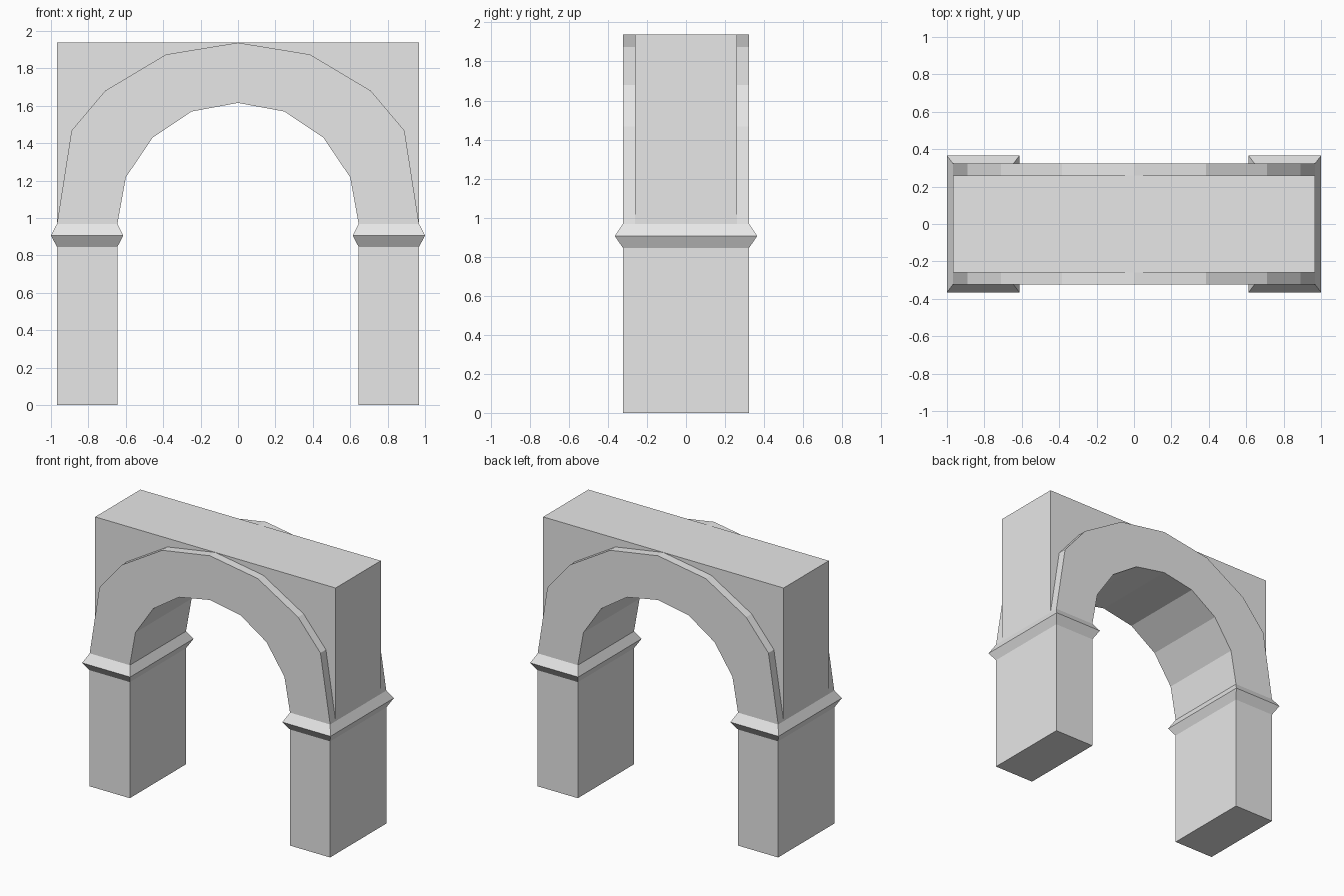
import bpy
import bmesh

cube = bpy.data.objects.get("Cube")
if cube:
    bpy.data.objects.remove(cube, do_unlink=True)

INNER, OUTER = 0.645, 0.968      # pier faces; the arch springs at z = OUTER
DEPTH, WALL = 0.323, 0.26        # half depths of arch and wall
SPRING, TOP = 0.968, 1.937

stone = bpy.data.materials.new("grey_stone")
stone.use_nodes = True
stone.diffuse_color = (0.8, 0.8, 0.8, 1)
stone.node_tree.nodes["Principled BSDF"].inputs["Base Color"].default_value = (0.8, 0.8, 0.8, 1)


def finish(name, bm):
    bmesh.ops.recalc_face_normals(bm, faces=bm.faces)
    mesh = bpy.data.meshes.new(name)
    bm.to_mesh(mesh)
    bm.free()
    mesh.materials.append(stone)
    obj = bpy.data.objects.new(name, mesh)
    bpy.context.scene.collection.objects.link(obj)
    return obj


def prism(name, outline, half):
    """Extrude an x-z outline through the depth."""
    bm = bmesh.new()
    face = bm.faces.new([bm.verts.new((x, -half, z)) for x, z in outline])
    ext = bmesh.ops.extrude_face_region(bm, geom=[face])
    moved = [v for v in ext["geom"] if isinstance(v, bmesh.types.BMVert)]
    bmesh.ops.translate(bm, verts=moved, vec=(0, 2 * half, 0))
    return finish(name, bm)


def stack(name, rings, side):
    """Join rectangular rings (inner x, outer x, half depth, z) into a solid."""
    bm = bmesh.new()
    loops = [[bm.verts.new((side * x, y, z)) for x, y in
              ((a, -d), (b, -d), (b, d), (a, d))] for a, b, d, z in rings]
    for low, high in zip(loops, loops[1:]):
        for i in range(4):
            j = (i + 1) % 4
            bm.faces.new((low[i], low[j], high[j], high[i]))
    bm.faces.new(loops[0])
    bm.faces.new(loops[-1])
    return finish(name, bm)


# Half outlines of the arch, from springing to crown
outer = [(OUTER, SPRING), (0.89, 1.467), (0.71, 1.68), (0.385, 1.874), (0, TOP)]
inner = [(INNER, SPRING), (0.6, 1.217), (0.456, 1.43), (0.248, 1.569), (0, 1.615)]


def full(half):
    return half + [(-x, z) for x, z in reversed(half[:-1])]


prism("arch_ring", full(outer) + full(inner)[::-1], DEPTH)

for side, label in ((1, "left"), (-1, "right")):
    # Recessed wall filling the corner above the arch
    prism(label + "_spandrel", [(side * x, z) for x, z in outer + [(OUTER, TOP)]], WALL)
    # Pier and flared collar
    stack(label + "_pier", [(INNER, OUTER, DEPTH, z) for z in (0, 0.845)], side)
    stack(label + "_collar", [(INNER, OUTER, DEPTH, 0.845),
                              (INNER - 0.032, 1.0, 0.365, 0.906),
                              (INNER, OUTER, DEPTH, SPRING)], side)
